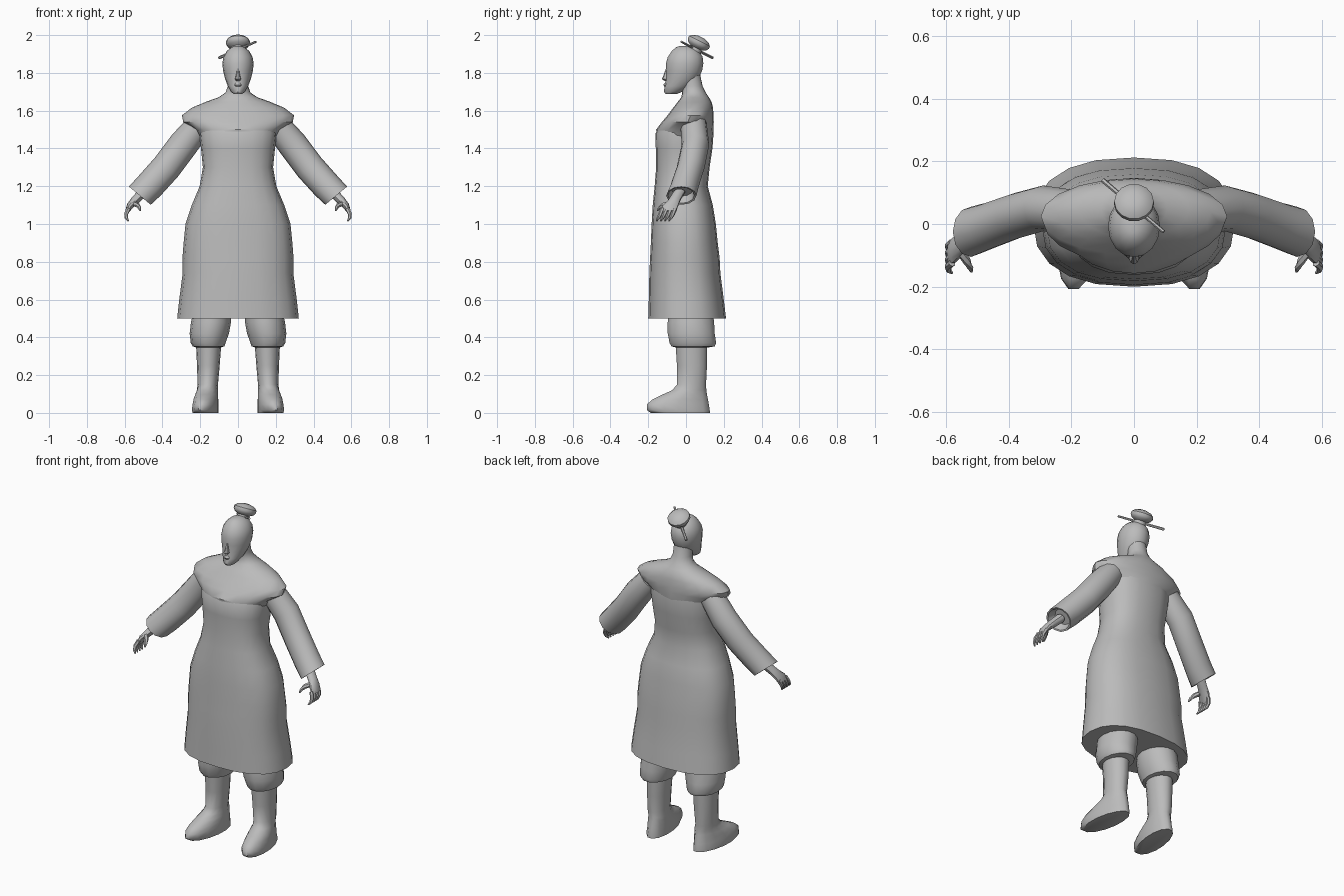
import bpy, bmesh, math
from mathutils import Vector

cloth = bpy.data.materials.new("plain grey")
cloth.diffuse_color = (0.5, 0.5, 0.5, 1)


def loft(name, rings, n=16, p=2.0, mirror=False, angle=40):
    """Skin rings given as (centre, half axis u, half axis v); p squares off the ellipse."""
    bm = bmesh.new()
    loops = []
    for c, u, v in rings:
        loop = []
        for i in range(n):
            a = 2 * math.pi * i / n
            ca, sa = math.cos(a), math.sin(a)
            x = math.copysign(abs(ca) ** (2 / p), ca)
            y = math.copysign(abs(sa) ** (2 / p), sa)
            loop.append(bm.verts.new(Vector(c) + Vector(u) * x + Vector(v) * y))
        loops.append(loop)
    for a, b in zip(loops, loops[1:]):
        for i in range(n):
            j = (i + 1) % n
            bm.faces.new((a[i], a[j], b[j], b[i]))
    bm.faces.new(loops[0][::-1])
    bm.faces.new(loops[-1])
    bmesh.ops.recalc_face_normals(bm, faces=bm.faces)
    me = bpy.data.meshes.new(name)
    bm.to_mesh(me)
    bm.free()
    me.materials.append(cloth)
    ob = bpy.data.objects.new(name, me)
    bpy.context.collection.objects.link(ob)
    bpy.ops.object.select_all(action='DESELECT')
    ob.select_set(True)
    bpy.context.view_layer.objects.active = ob
    bpy.ops.object.shade_smooth_by_angle(angle=math.radians(angle))
    if mirror:
        m = ob.modifiers.new("mirror", 'MIRROR')
        m.use_mirror_merge = False
    return ob


def level(z, hw, front, back, x=0.0, skew=0.0):
    """Horizontal ring from its half width and its front and back y."""
    ry = (back - front) / 2
    return ((x, (front + back) / 2, z), (hw, 0, 0), (-skew * ry, ry, 0))


def sleeve_ring(x, y, z, thick, depth):
    """Ring square to the slanting arm."""
    return ((x, y, z), (thick * .77, 0, thick * .64), (0, depth, 0))


def tube(name, points, radii, n=8, mirror=False):
    pts = [Vector(q) for q in points]
    rings = []
    for i, q in enumerate(pts):
        d = (pts[min(i + 1, len(pts) - 1)] - pts[max(i - 1, 0)]).normalized()
        u = d.cross(Vector((0.3, 1, 0.2))).normalized()
        rings.append((q, u * radii[i], d.cross(u) * radii[i]))
    return loft(name, rings, n, mirror=mirror)


# Flared robe skirt up to the chest
loft("robe", [level(*r) for r in (
    (.50, .322, -.20, .212), (.60, .311, -.197, .20), (.74, .293, -.194, .182),
    (.82, .294, -.19, .178), (.90, .288, -.186, .168), (1.0, .278, -.182, .158),
    (1.1, .245, -.176, .142), (1.2, .203, -.166, .115), (1.3, .186, -.158, .125),
    (1.4, .196, -.16, .14), (1.48, .205, -.162, .146), (1.53, .20, -.13, .14))],
    n=20, p=2.4)

# Rounded shoulder yoke running into the neck
loft("shoulders", [level(*r) for r in (
    (1.44, .19, -.15, .14), (1.50, .225, -.158, .145), (1.54, .29, -.128, .147),
    (1.575, .297, -.098, .146), (1.615, .245, -.068, .143), (1.645, .175, -.045, .136),
    (1.67, .105, -.025, .122), (1.695, .066, -.02, .105), (1.73, .054, -.025, .088),
    (1.79, .054, -.04, .075))], n=20)

# Sleeves with hollow cuffs
loft("sleeve", [sleeve_ring(*r) for r in (
    (.20, .04, 1.53, .07, .07), (.29, .05, 1.42, .079, .073),
    (.38, .025, 1.30, .079, .074), (.47, -.008, 1.20, .078, .076),
    (.52, -.025, 1.15, .075, .08), (.518, -.026, 1.152, .066, .07),
    (.49, -.02, 1.18, .05, .055))], n=12, mirror=True)

# Hands: palm, four curled fingers and thumb
loft("palm", [sleeve_ring(*r) for r in (
    (.50, -.035, 1.17, .026, .03), (.545, -.062, 1.125, .023, .032),
    (.573, -.083, 1.095, .018, .042), (.588, -.09, 1.065, .011, .038))],
    n=10, mirror=True)
for k in range(4):
    y = -.058 - .022 * k
    tube("finger_%d" % (k + 1),
         [(.58, y, 1.082), (.593, y - .012, 1.052), (.591, y - .024, 1.03),
          (.58, y - .032, 1.016)],
         [.012, .011, .009, .004], 6, True)
tube("thumb", [(.555, -.085, 1.11), (.532, -.12, 1.10), (.522, -.14, 1.085),
               (.518, -.152, 1.07)], [.016, .013, .010, .004], 6, True)

# Head, narrow at the chin
loft("head", [level(*r) for r in (
    (1.688, .022, -.108, -.05), (1.70, .037, -.117, -.02), (1.73, .054, -.113, .03),
    (1.77, .069, -.106, .066), (1.81, .079, -.106, .085), (1.85, .083, -.106, .092),
    (1.885, .077, -.096, .088), (1.915, .06, -.076, .07), (1.935, .037, -.054, .042),
    (1.943, .012, -.03, .01))])
loft("nose", [level(*r) for r in (
    (1.757, .010, -.112, -.09), (1.767, .016, -.128, -.09), (1.79, .010, -.118, -.09),
    (1.825, .006, -.106, -.09))], n=8)
loft("lips", [level(*r) for r in (
    (1.727, .014, -.115, -.09), (1.736, .02, -.12, -.09), (1.747, .014, -.114, -.09))], n=8)

# Topknot leaning back, with a pin through it
axis = Vector((0, .45, .89))
side = Vector((0, .89, -.45))
loft("hair_bun", [(Vector((0, .045, 1.915)) + axis * t, (r, 0, 0), side * r) for t, r in (
    (0, .036), (.02, .034), (.03, .054), (.045, .064), (.06, .063), (.074, .048),
    (.083, .02))], n=14)
tube("hair_pin", [(-.10, .14, 1.88), (.095, -.025, 1.965)], [.008, .006], 6)

# Baggy trousers gathered over the boots
loft("trouser_leg", [level(*r) for r in (
    (.56, .095, -.09, .14, .135), (.48, .106, -.10, .152, .143), (.42, .104, -.10, .155, .152),
    (.37, .092, -.09, .163, .158), (.352, .084, -.08, .155, .156),
    (.345, .06, -.05, .11, .155))], n=14, mirror=True)

# Boots with turned-out toes
loft("boot", [level(*r) for r in (
    (.38, .068, -.058, .115, .155), (.25, .06, -.05, .113, .157),
    (.15, .054, -.05, .108, .16), (.12, .056, -.075, .11, .162, .1),
    (.098, .060, -.125, .114, .166, .12), (.072, .064, -.18, .12, .17, .12),
    (.045, .066, -.212, .125, .172, .12), (.015, .068, -.212, .13, .174, .12),
    (0, .066, -.19, .13, .172, .12))], n=14, mirror=True, angle=55)
